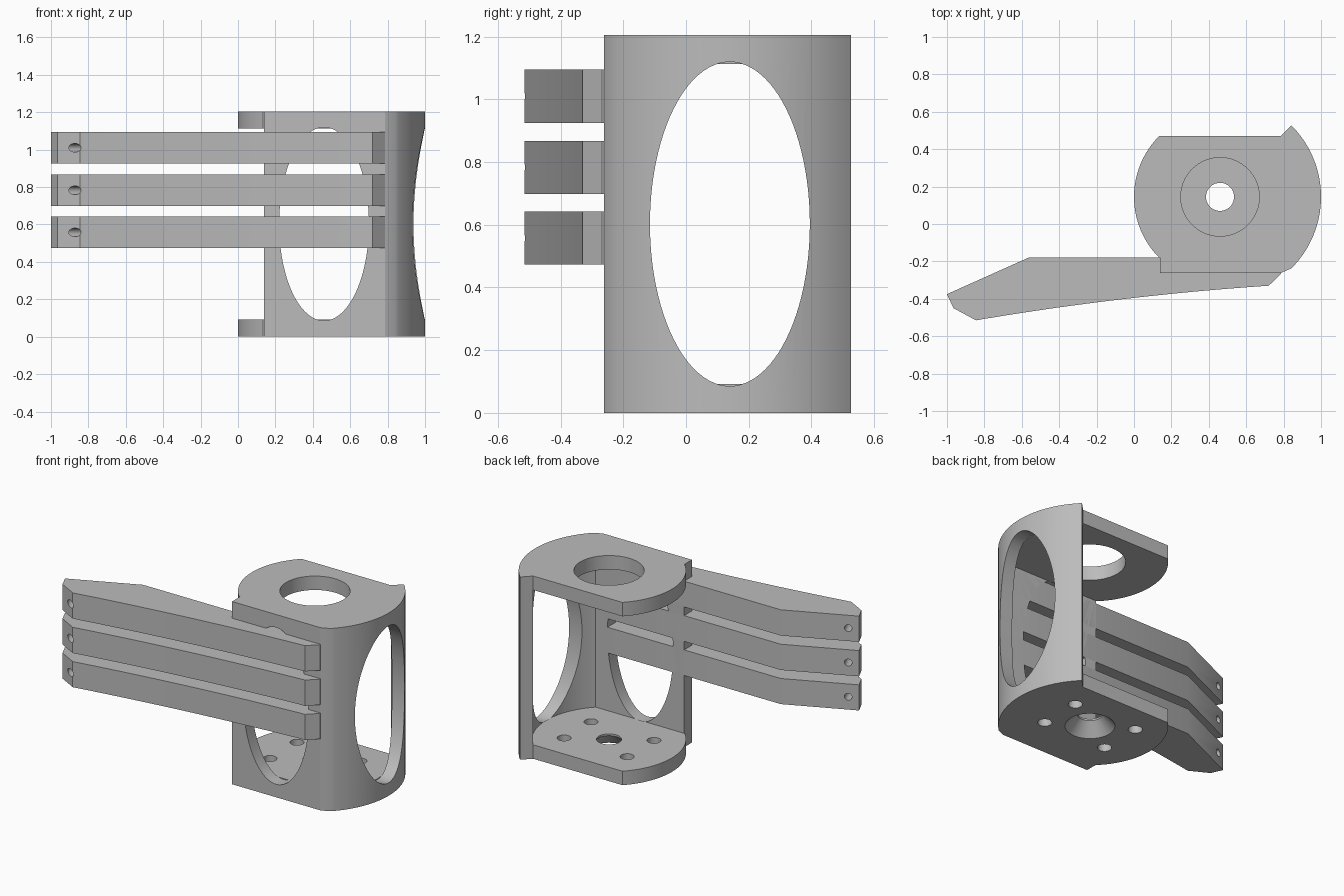
import bpy, bmesh, math
from mathutils import Matrix, Vector

old = bpy.data.objects.get("Cube")
if old:
    bpy.data.objects.remove(old, do_unlink=True)

grey = bpy.data.materials.new("plain grey")
grey.use_nodes = True
COLOUR = (0.5, 0.5, 0.5, 1)
grey.diffuse_color = COLOUR
grey.node_tree.nodes["Principled BSDF"].inputs["Base Color"].default_value = COLOUR

CX, CY = 0.46, 0.145          # axis of the bracket
HEIGHT, PLATE = 1.205, 0.092
MID = HEIGHT / 2
R_IN, R_OUT = 0.46, 0.54
BACK, FRONT = CY - R_IN * math.sqrt(0.5), -0.262   # faces of the front wall
LEFT, RIGHT = 0.14, CX + R_IN * math.sqrt(0.5)


def finish(name, bm):
    bmesh.ops.recalc_face_normals(bm, faces=bm.faces)
    mesh = bpy.data.meshes.new(name)
    bm.to_mesh(mesh)
    bm.free()
    mesh.materials.append(grey)
    obj = bpy.data.objects.new(name, mesh)
    bpy.context.collection.objects.link(obj)
    return obj


def prism(name, outline, z0, z1):
    """Upright solid with the given plan outline."""
    bm = bmesh.new()
    face = bm.faces.new([bm.verts.new((x, y, z0)) for x, y in outline])
    up = bmesh.ops.extrude_face_region(bm, geom=[face])["geom"]
    bmesh.ops.translate(bm, vec=(0, 0, z1 - z0),
                        verts=[v for v in up if isinstance(v, bmesh.types.BMVert)])
    return finish(name, bm)


def arc(radius, start, end, steps=32):
    angles = [math.radians(start + (end - start) * i / steps) for i in range(steps + 1)]
    return [(CX + radius * math.cos(a), CY + radius * math.sin(a)) for a in angles]


def cutter(centre, axis, r1, r2, depth, scale=(1, 1, 1), sides=48):
    """Round or tapered cutter, stretched in its own frame, turned along axis."""
    bm = bmesh.new()
    turn = Vector(axis).to_track_quat('Z', 'Y').to_matrix().to_4x4()
    bmesh.ops.create_cone(bm, cap_ends=True, segments=sides, radius1=r1, radius2=r2,
                          depth=depth, matrix=Matrix.Diagonal((*scale, 1)))
    bmesh.ops.transform(bm, matrix=Matrix.Translation(centre) @ turn, verts=bm.verts)
    obj = finish("cutter", bm)
    obj.hide_render = True
    return obj


def window(centre, along_x, half_width, half_height):
    """Upright elliptical cutter running along x or y."""
    tool = cutter((0, 0, 0), (0, 0, 1), 1, 1, 0.6, (half_width, half_height, 1), 96)
    turn = Matrix.Rotation(math.pi / 2, 4, 'X')
    if along_x:
        turn = Matrix.Rotation(math.pi / 2, 4, 'Z') @ turn
    tool.data.transform(Matrix.Translation(centre) @ turn)
    return tool


def cut(obj, *tools):
    bpy.context.view_layer.objects.active = obj
    for tool in tools:
        mod = obj.modifiers.new("cut", 'BOOLEAN')
        mod.operation, mod.solver, mod.object = 'DIFFERENCE', 'EXACT', tool
        bpy.ops.object.modifier_apply(modifier=mod.name)
        bpy.data.objects.remove(tool, do_unlink=True)


# End plates: two straight sides and two rounded ends
plate_outline = arc(R_IN, -45, 45) + arc(R_IN, 135, 225)
bottom_plate = prism("bottom_plate", plate_outline, 0, PLATE)
top_plate = prism("top_plate", plate_outline, HEIGHT - PLATE, HEIGHT)
cut(top_plate, cutter((CX, CY, HEIGHT), (0, 0, 1), 0.21, 0.21, 0.5, sides=64))

# Countersunk centre hole and four screw holes
cut(bottom_plate,
    cutter((CX, CY, 0), (0, 0, 1), 0.075, 0.075, 0.5),
    cutter((CX, CY, 0.03), (0, 0, 1), 0.165, 0.075, 0.1),
    *[cutter((CX + sx * 0.23, CY + sy * 0.14, 0), (0, 0, 1), 0.042, 0.042, 0.5, sides=24)
      for sx in (-1, 1) for sy in (-1, 1)])

# Flat front wall with an oval window
front_wall = prism("front_wall", [(LEFT, FRONT), (RIGHT, FRONT), (RIGHT, BACK), (LEFT, BACK)],
                   0, HEIGHT)
cut(front_wall, window((CX, FRONT, MID), False, 0.24, 0.517))

# Curved side wall with an oval window
curved_wall = prism("curved_wall", [(RIGHT, FRONT)] + arc(R_OUT, -45, 45) + arc(R_IN, 45, -45),
                    0, HEIGHT)
cut(curved_wall, window((R_OUT + CX, CY - 0.005, MID), True, 0.255, 0.517))

# Three arms with a bowed front face and a chamfered, drilled tip
bow = [(x, -0.395 + 0.114 * x - 0.033 * x * x)
       for x in [-0.845 + 1.565 * i / 24 for i in range(25)]]
arm_outline = ([(-1, -0.375), (-0.965, -0.45)] + bow
               + [(RIGHT, -0.268), (RIGHT, BACK), (-0.565, BACK)])
arms = []
for label, z0, z1 in (("lower", 0.473, 0.642), ("middle", 0.698, 0.868), ("upper", 0.925, 1.095)):
    arm = prism(label + "_arm", arm_outline, z0, z1)
    cut(arm, cutter((-0.905, -0.425, (z0 + z1) / 2), (-0.41, 0.91, 0),
                    0.023, 0.023, 0.5, sides=24))
    arms.append(arm)

# Smooth the curves, keep the edges sharp
bpy.ops.object.select_all(action='DESELECT')
for obj in [bottom_plate, top_plate, front_wall, curved_wall] + arms:
    obj.select_set(True)
bpy.context.view_layer.objects.active = curved_wall
bpy.ops.object.shade_smooth_by_angle(angle=math.radians(25))
